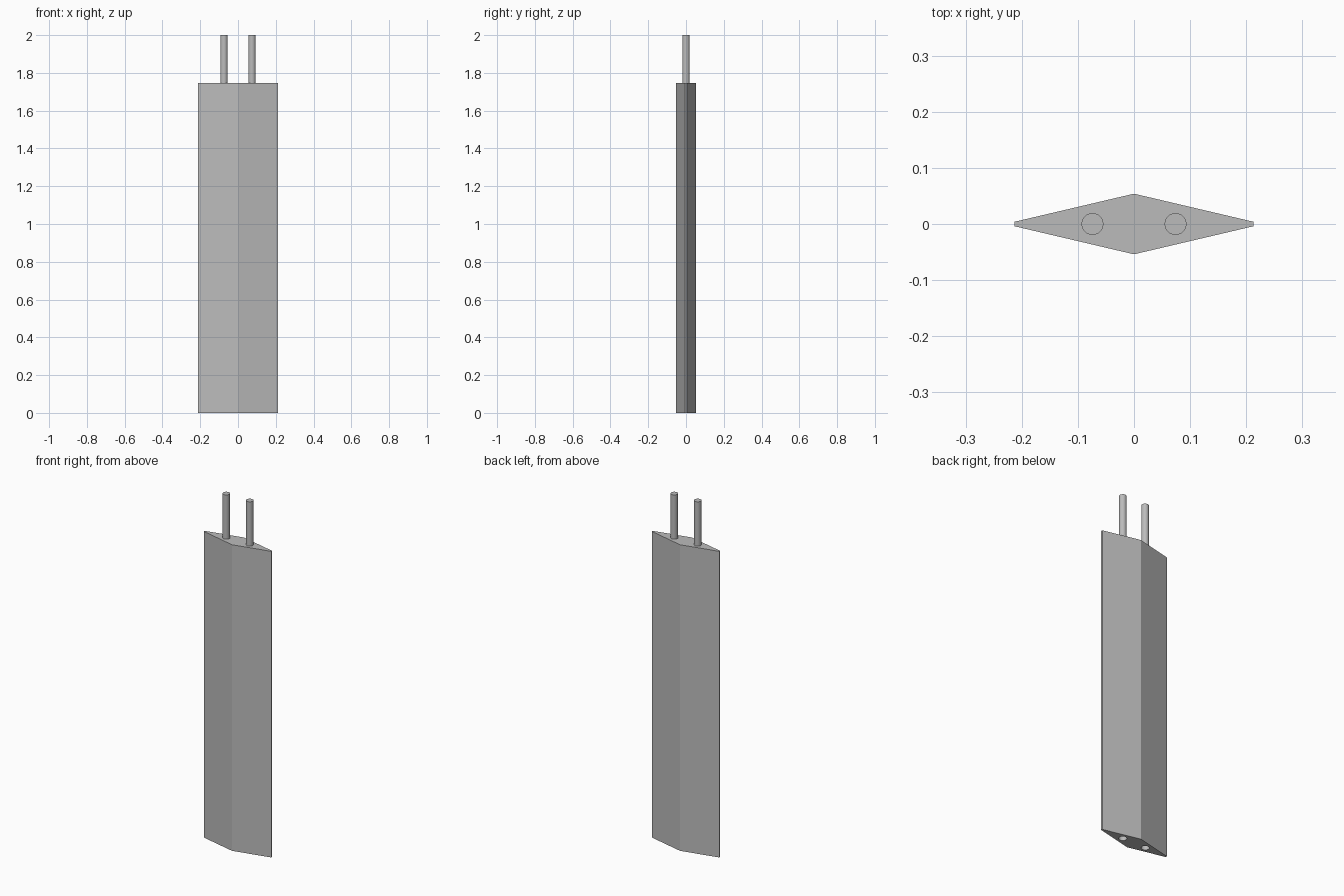
import bpy
import bmesh

cube = bpy.data.objects.get("Cube")
if cube:
    bpy.data.objects.remove(cube, do_unlink=True)

BODY_TOP = 1.747
PIN_X = 0.074
SOCKET_DEPTH = 0.26

grey = bpy.data.materials.new("plain grey")
grey.use_nodes = True
colour = (0.5, 0.5, 0.5, 1)
grey.diffuse_color = colour
grey.node_tree.nodes["Principled BSDF"].inputs["Base Color"].default_value = colour


def cylinder(name, x, radius, z0, z1):
    bpy.ops.mesh.primitive_cylinder_add(vertices=32, radius=radius, depth=z1 - z0,
                                        location=(x, 0, (z0 + z1) / 2))
    obj = bpy.context.object
    obj.name = name
    obj.data.materials.append(grey)
    return obj


# Body: a flattened diamond profile with blunt tips, extruded upwards
profile = [(0, -0.054), (0.213, -0.004), (0.213, 0.004),
           (0, 0.054), (-0.213, 0.004), (-0.213, -0.004)]
bm = bmesh.new()
base = bm.faces.new([bm.verts.new((x, y, 0)) for x, y in profile])
top = bmesh.ops.extrude_face_region(bm, geom=[base])["geom"]
bmesh.ops.translate(bm, vec=(0, 0, BODY_TOP),
                    verts=[v for v in top if isinstance(v, bmesh.types.BMVert)])
bmesh.ops.recalc_face_normals(bm, faces=bm.faces)
mesh = bpy.data.meshes.new("body")
bm.to_mesh(mesh)
bm.free()
mesh.materials.append(grey)
body = bpy.data.objects.new("body", mesh)
bpy.context.collection.objects.link(body)

# Pins on top, with matching sockets cut into the bottom
for side, x in (("right", -PIN_X), ("left", PIN_X)):
    pin = cylinder(side + "_pin", x, 0.0195, BODY_TOP, 2)
    bpy.ops.object.shade_smooth_by_angle()
    cutter = cylinder(side + "_socket_cutter", x, 0.021, -0.1, SOCKET_DEPTH)
    cut = body.modifiers.new(side + "_socket", 'BOOLEAN')
    cut.operation = 'DIFFERENCE'
    cut.solver = 'EXACT'
    cut.object = cutter
    cutter.hide_render = True
    cutter.hide_set(True)

# Bake the sockets and drop the cutters
bpy.context.view_layer.update()
baked = bpy.data.meshes.new_from_object(
    body.evaluated_get(bpy.context.evaluated_depsgraph_get()))
body.modifiers.clear()
body.data = baked
for side in ("right", "left"):
    bpy.data.objects.remove(bpy.data.objects[side + "_socket_cutter"], do_unlink=True)
